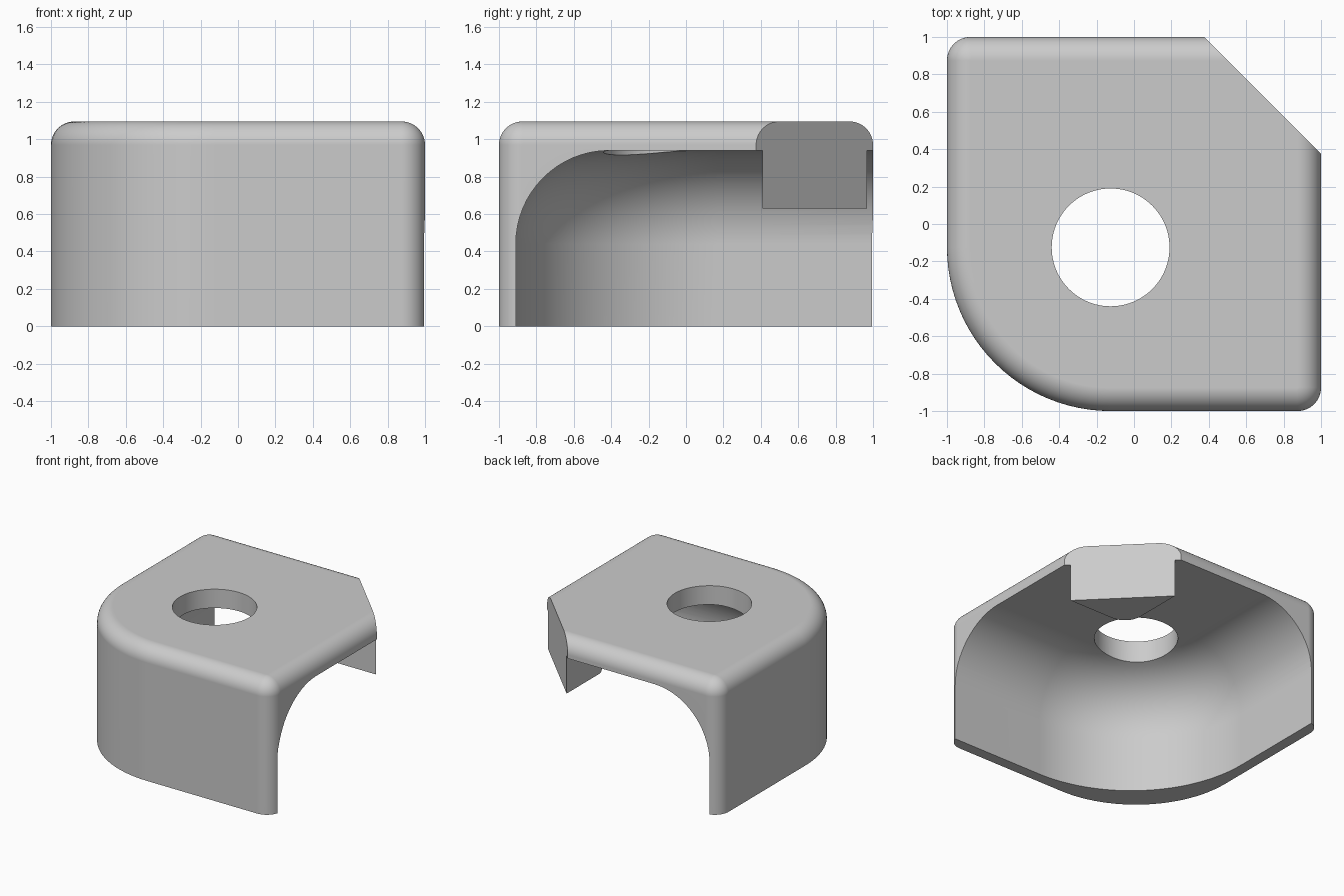
import bpy
import bmesh
from math import sin, cos, pi, sqrt

if "Cube" in bpy.data.objects:
    bpy.data.objects.remove(bpy.data.objects["Cube"], do_unlink=True)

# Single plain grey
GREY = (0.6, 0.6, 0.6, 1)
grey = bpy.data.materials.new("plain_grey")
grey.use_nodes = True
grey.diffuse_color = GREY
grey.node_tree.nodes["Principled BSDF"].inputs["Base Color"].default_value = GREY


def outline(low, high, radii, inset=0, steps=24):
    """Rounded square in plan; radii run from the front right corner round."""
    points = []
    signs = [(-1, -1), (1, -1), (1, 1), (-1, 1)]
    for i, ((sx, sy), r) in enumerate(zip(signs, radii)):
        cx = high - r if sx > 0 else low + r
        cy = high - r if sy > 0 else low + r
        for k in range(steps + 1):
            a = pi + (i + k / steps) * pi / 2
            points.append((cx + (r - inset) * cos(a), cy + (r - inset) * sin(a)))
    return points


def loft(name, rings):
    """Closed solid through equal rings of (points, height)."""
    bm = bmesh.new()
    loops = [[bm.verts.new((x, y, z)) for x, y in pts] for pts, z in rings]
    n = len(loops[0])
    for a, b in zip(loops, loops[1:]):
        for i in range(n):
            j = (i + 1) % n
            bm.faces.new((a[i], a[j], b[j], b[i]))
    bm.faces.new(loops[0][::-1])
    bm.faces.new(loops[-1])
    bmesh.ops.recalc_face_normals(bm, faces=bm.faces)
    mesh = bpy.data.meshes.new(name)
    bm.to_mesh(mesh)
    bm.free()
    mesh.materials.append(grey)
    ob = bpy.data.objects.new(name, mesh)
    bpy.context.collection.objects.link(ob)
    return ob


def domed_block(name, low, high, radii, bottom, top, fillet, steps=16):
    """Rounded block whose top edge carries a fillet."""
    rings = [(outline(low, high, radii), bottom)]
    for k in range(steps + 1):
        a = k / steps * pi / 2
        inset = fillet * (1 - cos(a))
        rings.append((outline(low, high, radii, inset), top - fillet + fillet * sin(a)))
    return loft(name, rings)


def activate(ob):
    bpy.ops.object.select_all(action='DESELECT')
    ob.select_set(True)
    bpy.context.view_layer.objects.active = ob


def cut(ob, cutter):
    cutter.hide_render = True
    activate(ob)
    mod = ob.modifiers.new("cut", 'BOOLEAN')
    mod.operation = 'DIFFERENCE'
    mod.solver = 'EXACT'
    mod.object = cutter
    bpy.ops.object.modifier_apply(modifier=mod.name)
    bpy.data.objects.remove(cutter, do_unlink=True)


def finish(ob):
    activate(ob)
    bpy.ops.object.shade_smooth_by_angle(angle=0.5)
    mod = ob.modifiers.new("even_shading", 'WEIGHTED_NORMAL')
    mod.keep_sharp = True


TOP, ROOF, CHAMFER = 1.095, 0.94, 1.375

# Outer cover, one large rounded corner
cover = domed_block("corner_cover", -1, 1, (0.875, 0.126, 0.126, 0.126), 0, TOP, 0.125)

# Hollow open on two sides
cut(cover, domed_block("hollow", -0.91, 2.5, (1.08, 0.6, 0.6, 0.6), -0.5, ROOF, 0.5))

# Round hole through the roof
circle = [(-0.125 + 0.315 * cos(k * pi / 48), -0.125 + 0.315 * sin(k * pi / 48))
          for k in range(96)]
cut(cover, loft("hole", [(circle, 0.5), (circle, 1.5)]))

# Diagonal cut across the back corner
wedge = [(CHAMFER + 1, -1), (CHAMFER + 1, CHAMFER + 1), (-1, CHAMFER + 1)]
cut(cover, loft("corner_cut", [(wedge, -1), (wedge, 2)]))
finish(cover)

# Hanging triangular lug with a rounded inner corner
near, r = 0.408, 0.15
far = CHAMFER - near
lug_plan = [(far, near), (near, far)]
for k in range(13):
    a = pi + k / 12 * pi / 2
    lug_plan.append((near + r + r * cos(a), near + r + r * sin(a)))
lug = loft("corner_lug", [(lug_plan, 0.63), (lug_plan, ROOF)])
finish(lug)
